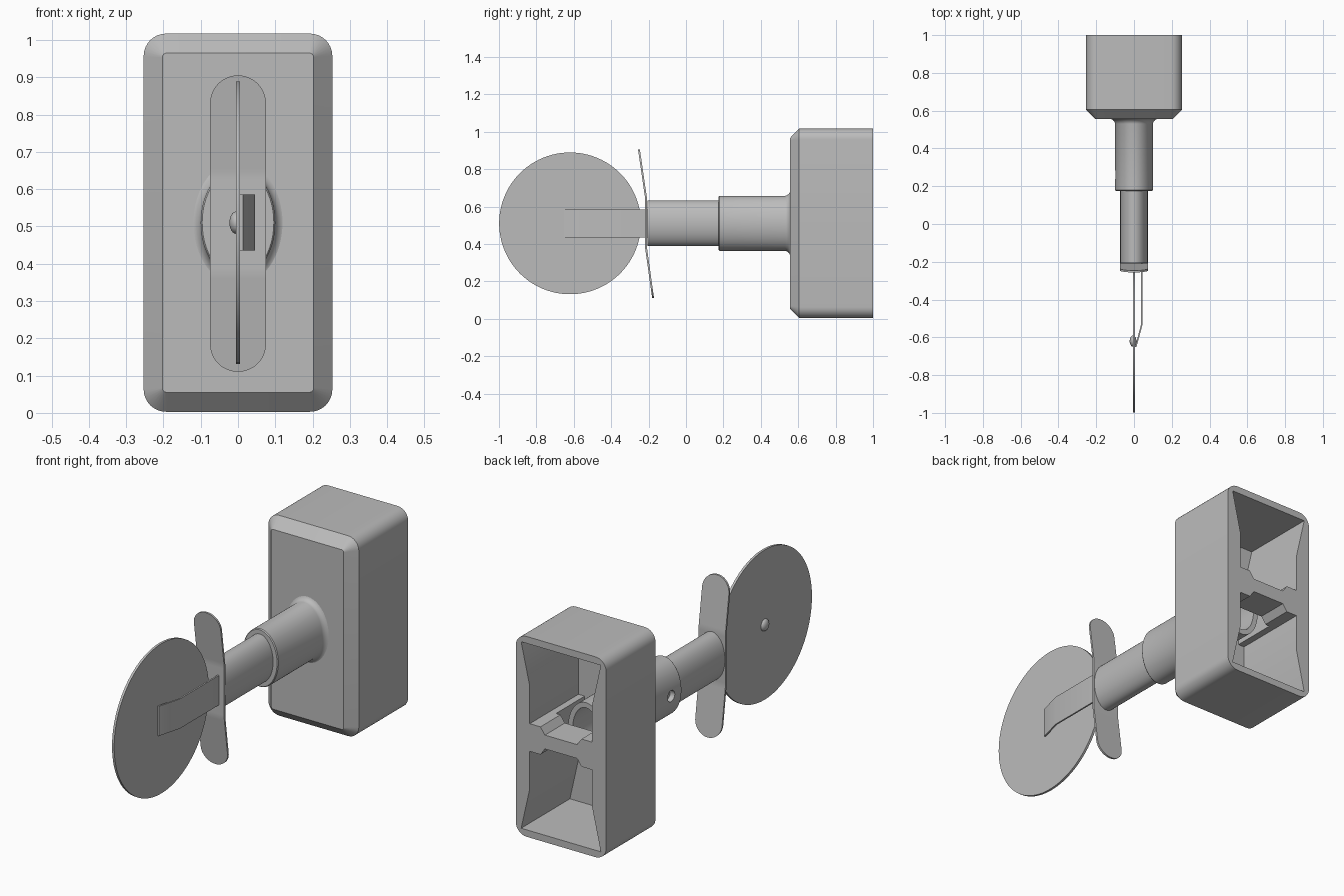
import bpy, bmesh
from math import sin, cos, pi, sqrt
from mathutils import Matrix

if "Cube" in bpy.data.objects:
    bpy.data.objects.remove(bpy.data.objects["Cube"])

grey = bpy.data.materials.new("plain grey")
grey.use_nodes = True
grey.diffuse_color = (0.5, 0.5, 0.5, 1)
grey.node_tree.nodes["Principled BSDF"].inputs["Base Color"].default_value = (0.5, 0.5, 0.5, 1)

MID = 0.51  # height of the tool axis


def finish(name, bm):
    bmesh.ops.recalc_face_normals(bm, faces=bm.faces)
    mesh = bpy.data.meshes.new(name)
    bm.to_mesh(mesh)
    bm.free()
    obj = bpy.data.objects.new(name, mesh)
    bpy.context.collection.objects.link(obj)
    mesh.materials.append(grey)
    return obj


def activate(obj):
    bpy.ops.object.select_all(action='DESELECT')
    obj.select_set(True)
    bpy.context.view_layer.objects.active = obj


def smooth(obj):
    activate(obj)
    bpy.ops.object.shade_smooth_by_angle(angle=0.6)


def loft(name, rings, loop=False):
    """Skin rings of points; cap both ends unless the rings close on themselves."""
    bm = bmesh.new()
    vs = [[bm.verts.new(p) for p in ring] for ring in rings]
    n = len(vs[0])
    pairs = list(zip(vs, vs[1:])) + ([(vs[-1], vs[0])] if loop else [])
    for a, b in pairs:
        for i in range(n):
            j = (i + 1) % n
            bm.faces.new((a[i], a[j], b[j], b[i]))
    if not loop:
        bm.faces.new(vs[0])
        bm.faces.new(vs[-1])
    return finish(name, bm)


def ellipse(rx, rz, y, n=64):
    return [(rx * cos(2 * pi * i / n), y, MID + rz * sin(2 * pi * i / n)) for i in range(n)]


def rounded(hx, hz, r, y, seg=8):
    pts = []
    for q, (sx, sz) in enumerate([(1, 1), (-1, 1), (-1, -1), (1, -1)]):
        for i in range(seg + 1):
            a = (q + i / seg) * pi / 2
            pts.append((sx * (hx - r) + r * cos(a), y, MID + sz * (hz - r) + r * sin(a)))
    return pts


def prism(name, outline, y0, y1):
    return loft(name, [[(x, y, z) for x, z in outline] for y in (y0, y1)])


def cut(target, cutter):
    cutter.hide_render = True
    mod = target.modifiers.new("cut", 'BOOLEAN')
    mod.operation = 'DIFFERENCE'
    mod.solver = 'EXACT'
    mod.object = cutter
    activate(target)
    bpy.ops.object.modifier_apply(modifier=mod.name)
    bpy.data.objects.remove(cutter)


# Box handle with chamfered front
body = loft("box_handle", [rounded(0.203, 0.455, 0.012, 0.555),
                           rounded(0.253, 0.507, 0.06, 0.605),
                           rounded(0.253, 0.507, 0.06, 1.0)])

# Two flared pockets in the back, leaving a notched web between them
half = [(0.09, 0.035), (0.115, 0.07), (0.175, 0.07), (0.175, 0.26), (0.223, 0.472)]
pocket = half + [(-x, z) for x, z in reversed(half)]
for s in (1, -1):
    cut(body, prism("pocket_cutter", [(x, MID + s * z) for x, z in pocket], 0.61, 1.1))

# Room around the socket end, and the bore through the front wall
cut(body, prism("socket_room_cutter", [(x, MID + z) for x, z in
                ((-0.14, -0.1), (0.14, -0.1), (0.14, 0.1), (-0.14, 0.1))], 0.61, 0.84))
cut(body, loft("bore_cutter", [ellipse(0.085, 0.133, y) for y in (0.5, 0.7)]))
smooth(body)

# Oval collar with a flared fillet at the box, hollow toward the back
profile = [(-0.004, 0.175), (0, 0.18), (0, 0.53)]
profile += [(0.03 * (1 - cos(a)), 0.527 + 0.03 * sin(a)) for a in (0.4, 0.8, 1.2, pi / 2)]
profile += [(0, 0.56), (0, 0.8), (-0.026, 0.8), (-0.026, 0.175)]
collar = loft("collar", [ellipse(0.1 + d, 0.147 + d, y) for d, y in profile], loop=True)
bore = ellipse(0.028, 0.028, 0, 24)
cut(collar, loft("side_hole_cutter", [[(x, p[0] + 0.26, p[2]) for p in bore] for x in (-0.15, -0.05)]))
smooth(collar)

# Oval shaft
smooth(loft("shaft", [ellipse(0.073, 0.122, -0.207), ellipse(0.073, 0.122, 0.4)]))

# Bent finger guard with round ends
R, TOP, LOW = 0.075, 0.905, 0.11
steps = 12
ends = [R * (1 - cos(pi / 2 * i / steps)) for i in range(1, steps + 1)]
heights = sorted([LOW + e for e in ends] + [TOP - e for e in ends]
                 + [0.36, 0.375, 0.39, 0.625, 0.64, 0.655])


def guard_y(z):
    return -0.213 - 0.145 * max(0, z - 0.64) + 0.14 * max(0, 0.375 - z)


def guard_width(z):
    t = min(z - LOW, TOP - z, R)
    return sqrt(max(0, R * R - (R - t) ** 2))


smooth(loft("finger_guard", [[(sx * guard_width(z), guard_y(z) + dy, z) for sx, dy in
                              ((-1, -0.005), (1, -0.005), (1, 0.005), (-1, 0.005))]
                             for z in heights]))

# Cutting wheel
bm = bmesh.new()
bmesh.ops.create_cone(bm, cap_ends=True, segments=96, radius1=0.379, radius2=0.379, depth=0.012,
                      matrix=Matrix.Translation((0, -0.62, MID)) @ Matrix.Rotation(pi / 2, 4, 'Y'))
smooth(finish("wheel", bm))

# Domed rivet on the wheel's right face
bm = bmesh.new()
bmesh.ops.create_uvsphere(bm, u_segments=24, v_segments=12, radius=0.03,
                          matrix=Matrix.Translation((-0.005, -0.62, MID)) @ Matrix.Diagonal((0.6, 1, 1, 1)))
smooth(finish("rivet", bm))

# Bent support arm on the wheel's left face
arm = [(0.042, -0.205), (0.042, -0.53), (0.009, -0.652)]
smooth(loft("support_arm", [[(x + dx, y, MID + dz) for dx, dz in
                             ((-0.004, -0.075), (0.004, -0.075), (0.004, 0.075), (-0.004, 0.075))]
                            for x, y in arm]))
